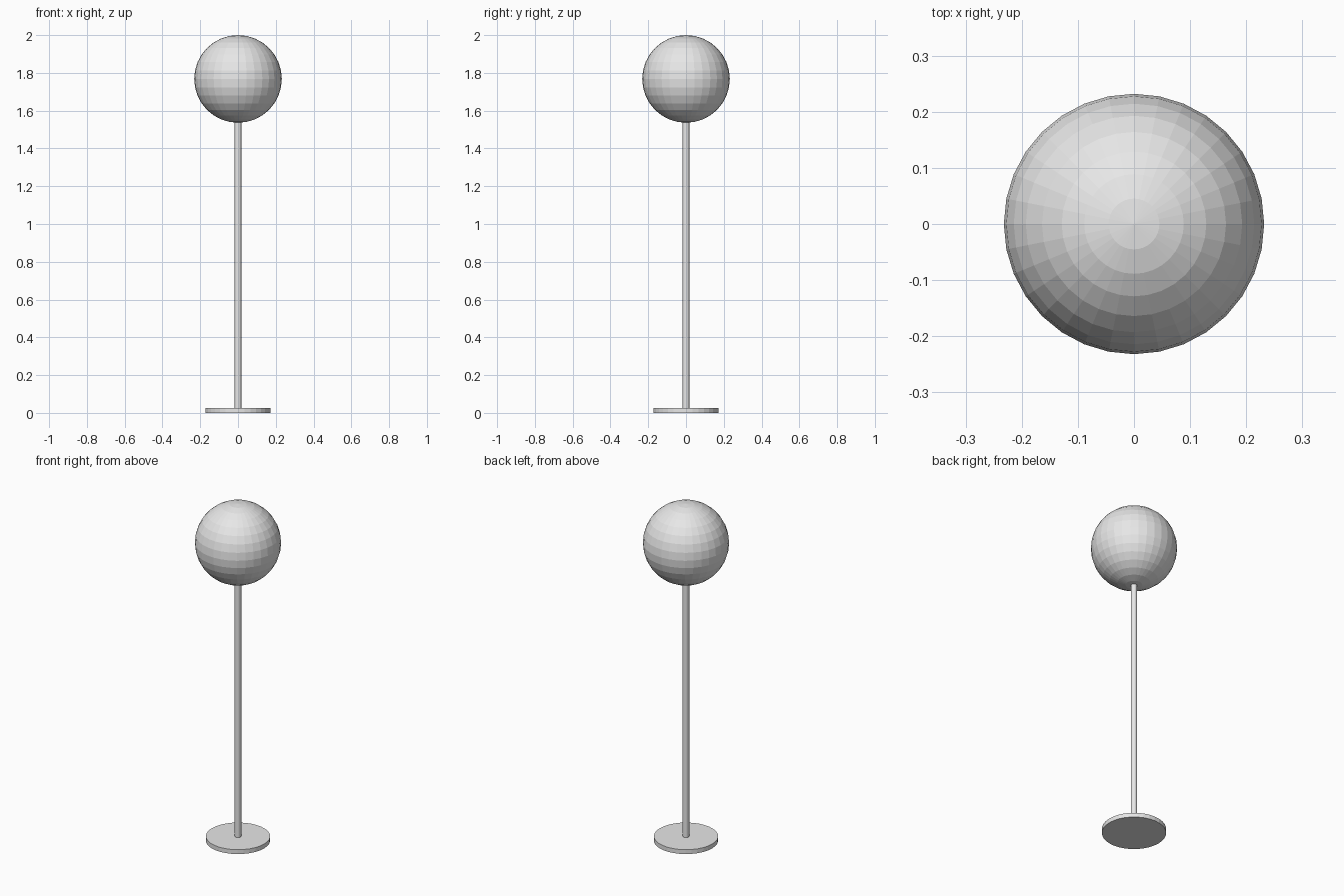
import bpy

cube = bpy.data.objects.get("Cube")
if cube:
    bpy.data.objects.remove(cube, do_unlink=True)

BASE_HEIGHT = 0.026
GLOBE_RADIUS = 0.232
GLOBE_CENTRE = 2 - GLOBE_RADIUS

# One plain grey for the whole lamp
grey = bpy.data.materials.new("light_grey")
grey.use_nodes = True
colour = (0.8, 0.8, 0.8, 1)
grey.diffuse_color = colour
grey.node_tree.nodes["Principled BSDF"].inputs["Base Color"].default_value = colour


def finish(name):
    obj = bpy.context.object
    obj.name = name
    obj.data.materials.append(grey)
    bpy.ops.object.shade_flat()


def cylinder(name, radius, bottom, top):
    bpy.ops.mesh.primitive_cylinder_add(
        vertices=32, radius=radius, depth=top - bottom,
        location=(0, 0, (bottom + top) / 2))
    finish(name)


# Foot disc and slim pole reaching just inside the globe
cylinder("base", 0.173, 0, BASE_HEIGHT)
cylinder("pole", 0.0175, BASE_HEIGHT, GLOBE_CENTRE - GLOBE_RADIUS + 0.02)

# Faceted round shade
bpy.ops.mesh.primitive_uv_sphere_add(
    segments=32, ring_count=16, radius=GLOBE_RADIUS,
    location=(0, 0, GLOBE_CENTRE))
finish("globe")
